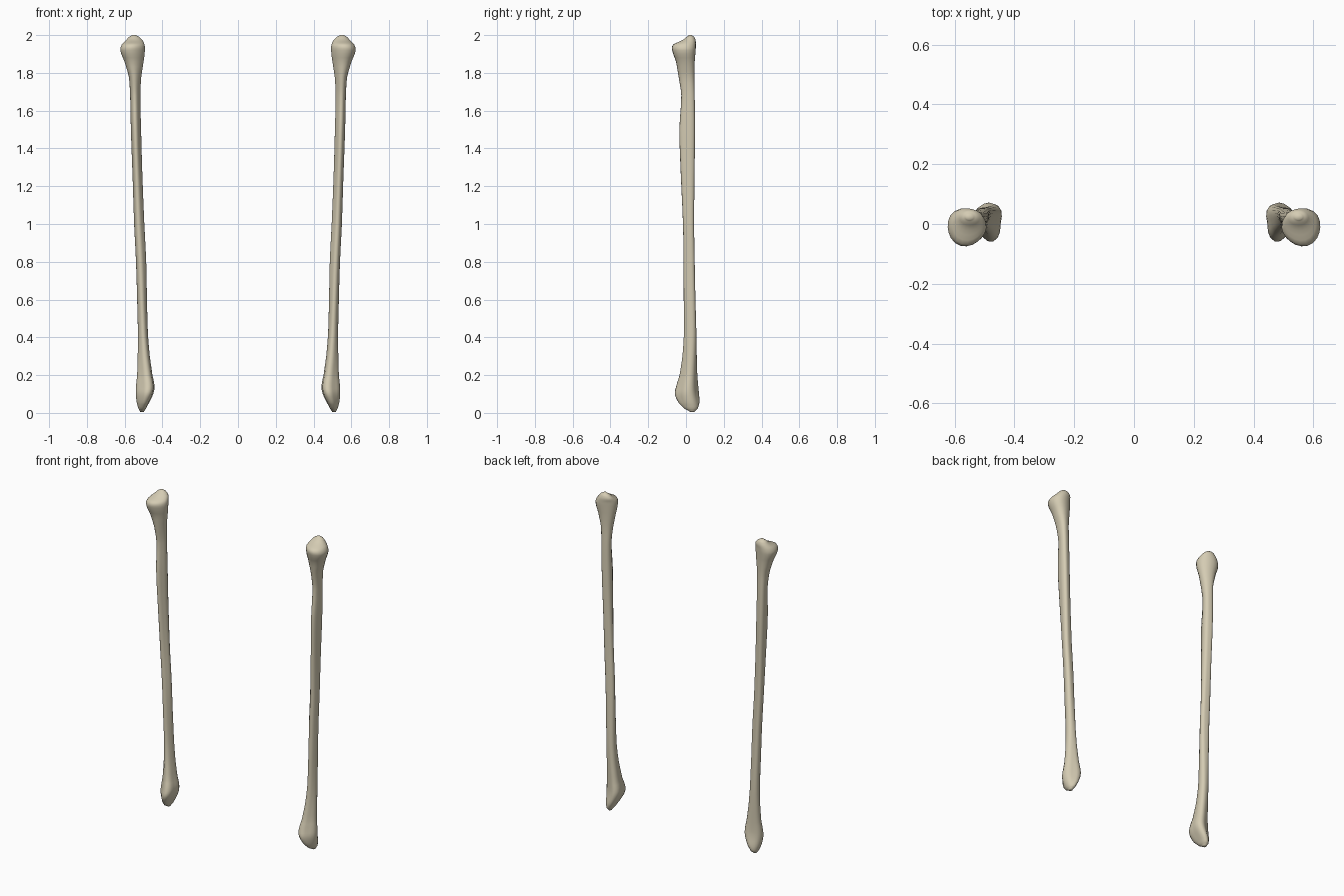
import bpy, bmesh, math

SIDES = 20
STEPS = 3

# Cross-sections from foot to head:
# z, inner x, outer x, front y, back y, triangularity, ridge angle
RINGS = [
    (0.006, 0.498, 0.518, 0.020, 0.046, 0.00, -110),
    (0.022, 0.487, 0.527, -0.008, 0.062, 0.05, -110),
    (0.055, 0.470, 0.536, -0.040, 0.071, 0.12, -112),
    (0.100, 0.449, 0.541, -0.059, 0.069, 0.15, -112),
    (0.140, 0.442, 0.540, -0.052, 0.065, 0.15, -112),
    (0.200, 0.453, 0.534, -0.034, 0.060, 0.13, -110),
    (0.300, 0.467, 0.531, -0.019, 0.057, 0.10, -105),
    (0.420, 0.477, 0.530, -0.011, 0.055, 0.08, -95),
    (0.600, 0.482, 0.534, -0.012, 0.050, 0.10, -85),
    (0.800, 0.486, 0.540, -0.013, 0.046, 0.12, -80),
    (1.000, 0.496, 0.550, -0.016, 0.043, 0.13, -80),
    (1.250, 0.506, 0.558, -0.027, 0.045, 0.13, -80),
    (1.500, 0.513, 0.567, -0.035, 0.048, 0.13, -80),
    (1.680, 0.517, 0.571, -0.025, 0.046, 0.11, -80),
    (1.780, 0.512, 0.578, -0.039, 0.044, 0.08, -75),
    (1.860, 0.500, 0.601, -0.053, 0.046, 0.05, -70),
    (1.920, 0.493, 0.623, -0.073, 0.051, 0.04, -70),
    (1.950, 0.495, 0.615, -0.068, 0.052, 0.04, -70),
    (1.972, 0.505, 0.594, -0.022, 0.051, 0.03, -70),
    (1.990, 0.522, 0.578, 0.002, 0.044, 0.00, -70),
    (2.000, 0.541, 0.561, 0.015, 0.031, 0.00, -70),
]


def catmull(a, b, c, d, t):
    return 0.5 * (2 * b + (c - a) * t + (2 * a - 5 * b + 4 * c - d) * t ** 2
                  + (3 * b - a - 3 * c + d) * t ** 3)


def smooth_rings():
    last = len(RINGS) - 1
    for i in range(last):
        quad = [RINGS[min(max(i + k, 0), last)] for k in (-1, 0, 1, 2)]
        for s in range(STEPS):
            t = s / STEPS
            ring = [catmull(*v, t) for v in zip(*quad)]
            ring[0] = RINGS[i][0] + (RINGS[i + 1][0] - RINGS[i][0]) * t
            yield ring
    yield RINGS[-1]


def section(z, x0, x1, y0, y1, tri, phase):
    # Rounded triangle fitted to the given box
    pts = []
    for k in range(SIDES):
        a = 2 * math.pi * k / SIDES
        r = 1 + tri * math.cos(3 * (a - math.radians(phase)))
        pts.append((r * math.cos(a), r * math.sin(a)))
    us, vs = zip(*pts)
    fit = lambda p, ps, lo, hi: lo + (p - min(ps)) / (max(ps) - min(ps)) * (hi - lo)
    return [(fit(u, us, x0, x1), fit(v, vs, y0, y1), z) for u, v in pts]


def leg_bone(name, side, mat):
    bm = bmesh.new()
    loops = [[bm.verts.new((side * x, y, z)) for x, y, z in section(*r)]
             for r in smooth_rings()]
    for lo, hi in zip(loops, loops[1:]):
        for k in range(SIDES):
            n = (k + 1) % SIDES
            bm.faces.new((lo[k], lo[n], hi[n], hi[k]))
    bm.faces.new(loops[0])
    bm.faces.new(loops[-1])
    bmesh.ops.recalc_face_normals(bm, faces=bm.faces)
    for f in bm.faces:
        f.smooth = True
    mesh = bpy.data.meshes.new(name)
    bm.to_mesh(mesh)
    bm.free()
    mesh.materials.append(mat)
    bpy.context.collection.objects.link(bpy.data.objects.new(name, mesh))


# Bone colour and the mirrored pair
bone = bpy.data.materials.new("bone")
bone.diffuse_color = (0.66, 0.60, 0.45, 1)
leg_bone("fibula_left", 1, bone)
leg_bone("fibula_right", -1, bone)
